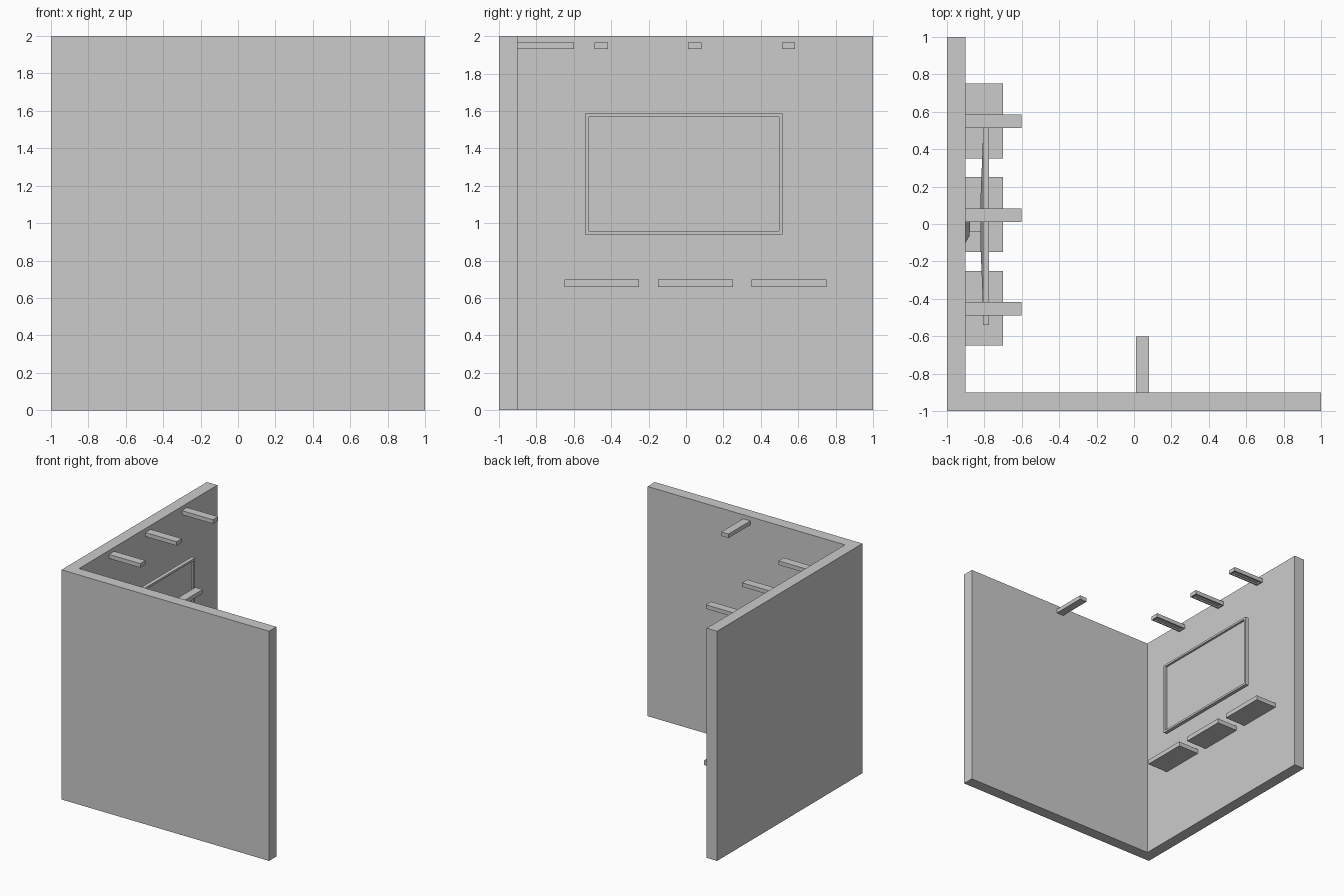
import bpy, bmesh
from mathutils import Vector

if "Cube" in bpy.data.objects:
    bpy.data.objects.remove(bpy.data.objects["Cube"])


def make_object(name, bm):
    bmesh.ops.recalc_face_normals(bm, faces=bm.faces)
    mesh = bpy.data.meshes.new(name)
    bm.to_mesh(mesh)
    bm.free()
    obj = bpy.data.objects.new(name, mesh)
    bpy.context.collection.objects.link(obj)
    return obj


def box_bm(x, y, z):
    bm = bmesh.new()
    bmesh.ops.create_cube(bm, size=1)
    lo = Vector((x[0], y[0], z[0]))
    hi = Vector((x[1], y[1], z[1]))
    for v in bm.verts:
        v.co = Vector([lo[i] + (v.co[i] + 0.5) * (hi[i] - lo[i]) for i in range(3)])
    return bm


def box(name, x, y, z, recess=None, direction=None, depth=0.0):
    """Box; optionally inset the face pointing in `direction` and sink it."""
    bm = box_bm(x, y, z)
    if recess:
        d = Vector(direction)
        bm.normal_update()
        face = max(bm.faces, key=lambda f: f.normal.dot(d))
        bmesh.ops.inset_individual(bm, faces=[face], thickness=recess)
        # straight-sided pocket
        ret = bmesh.ops.extrude_discrete_faces(bm, faces=[face])
        bmesh.ops.translate(bm, vec=-d * depth, verts=ret["faces"][0].verts)
    return make_object(name, bm)


def frustum(name, x, y, z, inset, toward):
    """Box whose face on side `toward` (+1/-1 in x) is narrowed by inset (y, z)."""
    bm = box_bm(x, y, z)
    mx, my, mz = sum(x) / 2, sum(y) / 2, sum(z) / 2
    for v in bm.verts:
        if (v.co.x - mx) * toward > 0:
            v.co.y += inset[0] if v.co.y < my else -inset[0]
            v.co.z += inset[1] if v.co.z < mz else -inset[1]
    return make_object(name, bm)


# L-shaped corner walls
bm = bmesh.new()
outline = [(-1, -1), (1, -1), (1, -0.9), (-0.9, -0.9), (-0.9, 1), (-1, 1)]
base = bm.faces.new([bm.verts.new((px, py, 0)) for px, py in outline])
ret = bmesh.ops.extrude_face_region(bm, geom=[base])
bmesh.ops.translate(bm, vec=(0, 0, 2),
                    verts=[g for g in ret["geom"] if isinstance(g, bmesh.types.BMVert)])
make_object("corner_walls", bm)

# Three wall shelves
for i, y in enumerate((-0.45, 0.05, 0.55)):
    box(f"shelf_{i + 1}", (-0.9, -0.7), (y - 0.2, y + 0.2), (0.66, 0.70))

# Lamp arms with a recessed underside on the side wall
for i, y in enumerate((-0.452, 0.048, 0.548)):
    box(f"lamp_arm_{i + 1}", (-0.9, -0.6), (y - 0.036, y + 0.036), (1.93, 1.965),
        0.016, (0, 0, -1), 0.012)

# Plain lamp arm on the front wall
box("front_lamp_arm", (0.01, 0.08), (-0.9, -0.6), (1.93, 1.965))

# Television: sunken screen, shallow tapered back, wall mount
box("television", (-0.808, -0.775), (-0.54, 0.515), (0.94, 1.585),
    0.025, (1, 0, 0), 0.018)
frustum("television_back", (-0.82, -0.808), (-0.42, 0.44), (1.0, 1.52), (0.3, 0.15), -1)
frustum("mount_plate", (-0.9, -0.88), (-0.1, 0.08), (1.17, 1.35), (0.035, 0.035), 1)
box("mount_arm", (-0.88, -0.818), (-0.04, 0.02), (1.23, 1.29))
